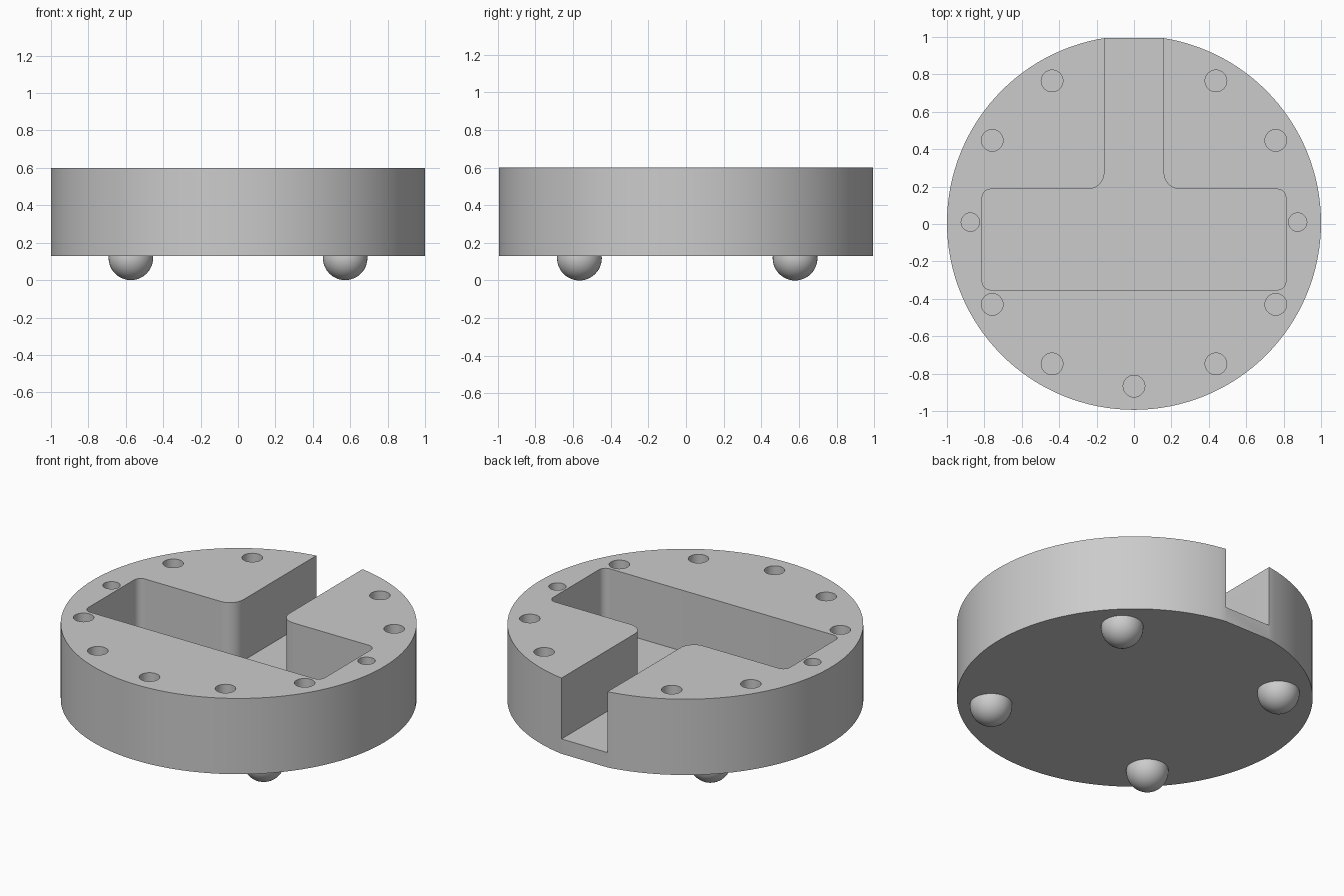
import bpy, bmesh, math
from mathutils import Matrix, Vector

if "Cube" in bpy.data.objects:
    bpy.data.objects.remove(bpy.data.objects["Cube"])

BASE, FLOOR, TOP = 0.13, 0.222, 0.60
CY = 0.0065          # centre of the round body in y
BACK = 0.9935        # flat at the open end of the slot

grey = bpy.data.materials.new("plain grey")
grey.use_nodes = True
grey.diffuse_color = (0.6, 0.6, 0.6, 1)
grey.node_tree.nodes["Principled BSDF"].inputs["Base Color"].default_value = (0.6, 0.6, 0.6, 1)


def make_object(name, bm):
    bmesh.ops.recalc_face_normals(bm, faces=bm.faces)
    mesh = bpy.data.meshes.new(name)
    bm.to_mesh(mesh)
    bm.free()
    mesh.materials.append(grey)
    obj = bpy.data.objects.new(name, mesh)
    bpy.context.collection.objects.link(obj)
    return obj


def activate(obj):
    bpy.ops.object.select_all(action='DESELECT')
    obj.select_set(True)
    bpy.context.view_layer.objects.active = obj


def add_cylinder(bm, x, y, z0, z1, r, sides):
    bmesh.ops.create_cone(bm, cap_ends=True, segments=sides, radius1=r, radius2=r,
                          depth=z1 - z0, matrix=Matrix.Translation((x, y, (z0 + z1) / 2)))


# Round body, trimmed flat at the back
bm = bmesh.new()
add_cylinder(bm, 0, CY, BASE, TOP, 1, 128)
cut = bmesh.ops.bisect_plane(bm, geom=bm.verts[:] + bm.edges[:] + bm.faces[:],
                             plane_co=(0, BACK, 0), plane_no=(0, 1, 0), clear_outer=True)
bmesh.ops.holes_fill(bm, edges=[e for e in cut["geom_cut"] if isinstance(e, bmesh.types.BMEdge)])
body = make_object("round_body", bm)

# T-shaped pocket with rounded corners
bm = bmesh.new()
half = [(0.812, -0.352), (0.812, 0.186), (0.158, 0.186), (0.158, 1.2)]
outline = half + [(-x, y) for x, y in reversed(half)]
bm.faces.new([bm.verts.new((x, y, FLOOR)) for x, y in outline])
for radius, is_corner in ((0.045, lambda x: x > 0.5), (0.09, lambda x: x < 0.5)):
    corners = [v for v in bm.verts if is_corner(abs(v.co.x)) and v.co.y < 1
               and (radius < 0.05 or abs(v.co.x) < 0.2)]
    bmesh.ops.bevel(bm, geom=corners, offset=radius, offset_type='OFFSET',
                    segments=8, profile=0.5, affect='VERTICES')
walls = bmesh.ops.extrude_face_region(bm, geom=bm.faces[:])
bmesh.ops.translate(bm, vec=(0, 0, 0.6),
                    verts=[v for v in walls["geom"] if isinstance(v, bmesh.types.BMVert)])

# Ring of blind holes, mirrored left and right
holes = [(0.438, 0.765, 0.058), (0.758, 0.447, 0.058), (0.875, 0.01, 0.049),
         (0.758, -0.43, 0.058), (0.438, -0.748, 0.058)]
for x, y, r in holes:
    for side in (-1, 1):
        add_cylinder(bm, side * x, y, TOP - 0.2, 0.8, r, 32)
add_cylinder(bm, 0, -0.867, TOP - 0.2, 0.8, 0.058, 32)
cutter = make_object("pocket_cutter", bm)
cutter.hide_render = True

mod = body.modifiers.new("pocket", 'BOOLEAN')
mod.operation = 'DIFFERENCE'
mod.solver = 'EXACT'
mod.object = cutter
activate(body)
bpy.ops.object.modifier_apply(modifier=mod.name)
bpy.data.objects.remove(cutter)
bpy.ops.object.shade_smooth_by_angle(angle=math.radians(30))

# Four domed feet
R = 0.119
for side, sx in (("right", -1), ("left", 1)):
    for end, sy in (("front", -1), ("back", 1)):
        bm = bmesh.new()
        bmesh.ops.create_uvsphere(bm, u_segments=40, v_segments=24, radius=R,
                                  matrix=Matrix.Translation((sx * 0.573, CY + sy * 0.573, R)))
        cut = bmesh.ops.bisect_plane(bm, geom=bm.verts[:] + bm.edges[:] + bm.faces[:],
                                     plane_co=(0, 0, BASE), plane_no=(0, 0, 1), clear_outer=True)
        foot = make_object(f"{end}_{side}_foot", bm)
        activate(foot)
        bpy.ops.object.shade_smooth_by_angle(angle=math.radians(30))
